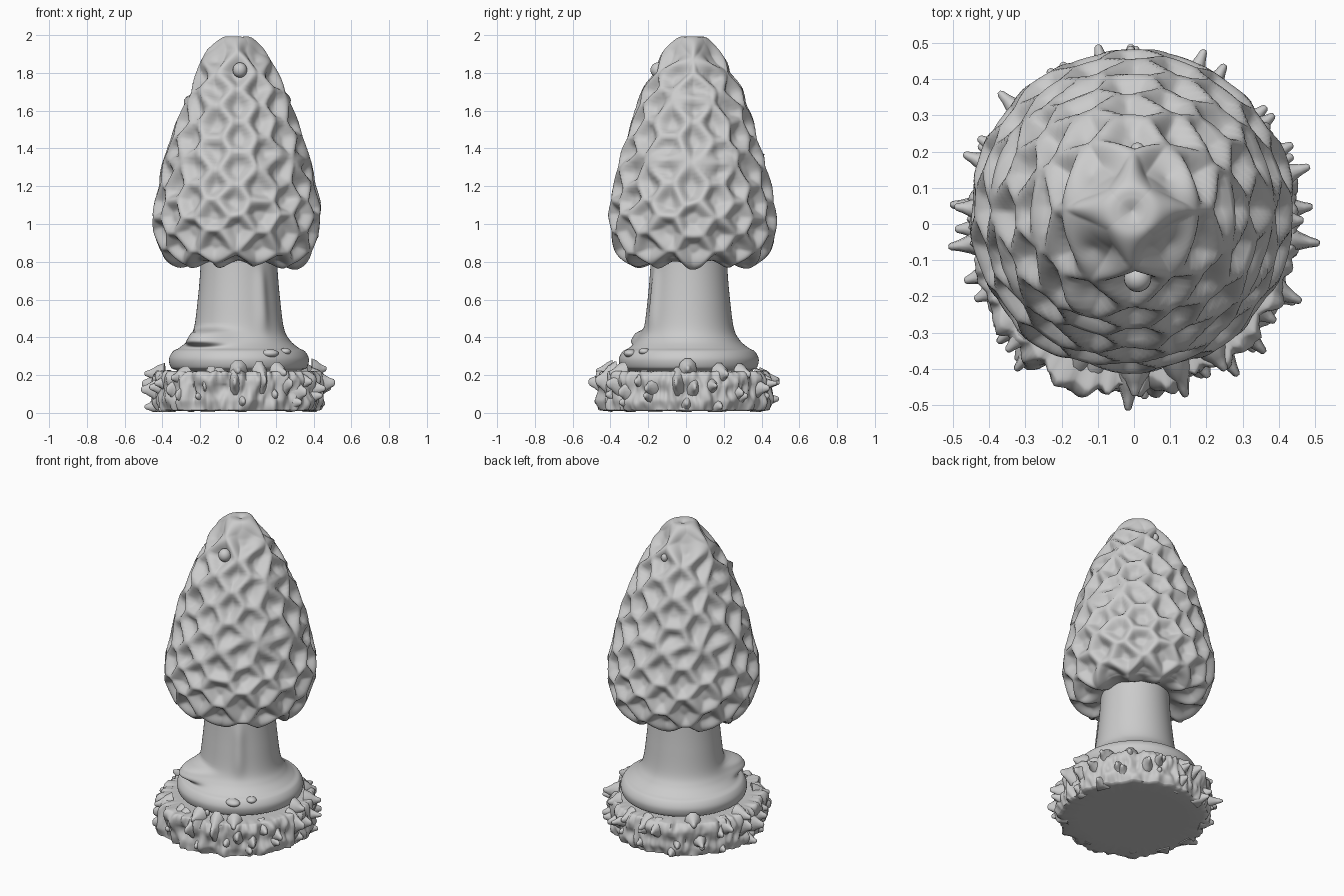
import bpy, bmesh, math, random
from math import sin, cos, pi, tau, exp
from mathutils import Vector, noise
from mathutils.kdtree import KDTree

if "Cube" in bpy.data.objects:
    bpy.data.objects.remove(bpy.data.objects["Cube"])

random.seed(4)


def spline(pts, n):
    """Smooth resampling of a (radius, z) profile."""
    p = [Vector(a) for a in pts]
    p = [p[0]] + p + [p[-1]]
    out = []
    for k in range(n + 1):
        f = min(k / n * (len(pts) - 1), len(pts) - 1.0001)
        i = int(f)
        t = f - i
        a, b, c, d = p[i:i + 4]
        out.append(0.5 * (2 * b + (c - a) * t + (2 * a - 5 * b + 4 * c - d) * t * t
                          + (3 * b - a - 3 * c + d) * t ** 3))
    return out


def finish(bm, name, angle=60):
    me = bpy.data.meshes.new(name)
    bm.to_mesh(me)
    bm.free()
    ob = bpy.data.objects.new(name, me)
    bpy.context.collection.objects.link(ob)
    bpy.context.view_layer.objects.active = ob
    ob.select_set(True)
    bpy.ops.object.shade_smooth_by_angle(angle=math.radians(angle))
    ob.select_set(False)
    return ob


def lathe(name, prof, segs, centre, shape, angle=60):
    """Revolve a profile; shape(theta, r, z, nr, nz) may move each point."""
    bm = bmesh.new()
    rings = []
    for i, p in enumerate(prof):
        tan = prof[min(i + 1, len(prof) - 1)] - prof[max(i - 1, 0)]
        tan.normalize()
        ring = []
        for j in range(segs):
            th = tau * j / segs
            r, z = shape(th, p.x, p.y, tan.y, -tan.x)
            ring.append(bm.verts.new((centre[0] + r * cos(th), centre[1] + r * sin(th), z)))
        rings.append(ring)
    for a, b in zip(rings, rings[1:]):
        for j in range(segs):
            k = (j + 1) % segs
            bm.faces.new((a[j], a[k], b[k], b[j]))
    bm.faces.new(rings[0][::-1])
    bm.faces.new(rings[-1])
    return finish(bm, name, angle)


def near(th, deg, width):
    """Bell-shaped falloff around a direction."""
    d = (th - math.radians(deg) + pi) % tau - pi
    return exp(-(d / math.radians(width)) ** 2)


# Cap: honeycomb pits in staggered rows, soft ridges between them
cap_prof = spline([(0.16, 0.83), (0.24, 0.795), (0.31, 0.785), (0.375, 0.83), (0.417, 0.93),
                   (0.432, 1.04), (0.412, 1.16), (0.36, 1.38), (0.29, 1.6), (0.198, 1.8),
                   (0.135, 1.91), (0.08, 1.98), (0.04, 1.99), (0.005, 1.975)], 150)


def cap_radius(z):
    return min((abs(p.y - z), p.x) for p in cap_prof if p.x > 0.05 and p.y > 0.79)[1]


def cell_space(r, th, z):
    return Vector((r * cos(th), r * sin(th), z))


seeds = []
z, row = 0.79, 0
while z < 1.95:
    r = 0.34 if row == 0 else cap_radius(z)
    count = 10 if z < 1.3 else 8 if z < 1.62 else 6 if z < 1.8 else 4
    for c in range(count):
        th = tau * (c + 0.5 * (row % 2)) / count - pi / 2 + random.uniform(-0.06, 0.06)
        seeds.append(cell_space(r, th, z + random.uniform(-0.015, 0.015)))
    z += 0.083
    row += 1
tree = KDTree(len(seeds))
for i, s in enumerate(seeds):
    tree.insert(s, i)
tree.balance()


def cap_shape(th, r, z, nr, nz):
    q = cell_space(r, th, z)
    q += 0.015 * noise.noise_vector(q * 6)
    near_two = [f[2] for f in tree.find_n(q, 2)]
    t = min(1, (near_two[1] - near_two[0]) / 0.11)
    pit = t * t * (3 - 2 * t)
    fade = min(1, max(0, (2.0 - z) / 0.09))
    if r < 0.31 and z < 0.83:
        fade *= max(0, (r - 0.16) / 0.15)
    h = fade * (0.018 - 0.046 * pit + 0.014 * noise.noise(q * 5))
    h += 0.025 * near(th, 235, 16) * exp(-((z - 1.64) / 0.05) ** 2)
    return r + nr * h, z + nz * h


lathe("morel_cap", cap_prof, 240, (-0.005, 0.035), cap_shape, 80)

# Stem with flared foot, rounded flange and a curled flap at the front left
stem_prof = spline([(0.2, 0.88), (0.205, 0.75), (0.218, 0.6), (0.238, 0.45), (0.27, 0.385),
                    (0.315, 0.345), (0.35, 0.325), (0.37, 0.285), (0.36, 0.24),
                    (0.33, 0.225), (0.3, 0.2)][::-1], 80)


def stem_shape(th, r, z, nr, nz):
    flap = near(th, 230, 24) * exp(-((z - 0.4) / 0.042) ** 4)
    rib = near(th, 303, 9) * exp(-((z - 0.6) / 0.16) ** 4)
    return r + 0.1 * flap + 0.018 * rib, z


lathe("stem", stem_prof, 120, (0.005, 0.015), stem_shape)

# Base disc: folded, lumpy rim with deeper folds at the front
base_prof = [Vector(p) for p in [(0.01, 0.012), (0.3, 0.012), (0.40, 0.01)]]
base_prof += spline([(0.425, 0.015), (0.44, 0.06), (0.432, 0.11), (0.44, 0.17),
                     (0.425, 0.21), (0.395, 0.22), (0.3, 0.22), (0.01, 0.22)], 56)


def base_shape(th, r, z, nr, nz):
    if r < 0.37:
        return r, z
    w = min(1, (r - 0.37) / 0.04)
    front = near(th, 262, 48)
    fold = noise.noise((cos(th) * 8, sin(th) * 8, z * 6))
    lump = noise.noise((cos(th) * 16, sin(th) * 16, z * 14 + 5))
    corner = near(th, 228, 12)
    rr = r + w * (0.01 + 0.015 * front + 0.025 * corner + (0.02 + 0.03 * front) * fold + 0.02 * lump)
    return rr, z + (0.01 * w * lump if z > 0.15 else 0)


lathe("base_disc", base_prof, 260, (0, 0), base_shape, 70)


# Thorns around the rim in staggered tiers, some drawn out into upright ridges
def thorns():
    bm = bmesh.new()
    for tier, (zc, n, tip) in enumerate([(0.045, 16, 0.485), (0.12, 22, 0.51), (0.18, 14, 0.49)]):
        for k in range(n):
            th = tau * (k + tier * 0.4 + random.uniform(-0.3, 0.3)) / n
            tall = random.uniform(1.0, 1.5) if sin(th) > 0.3 else random.uniform(1.2, 2.4)
            if tier != 1:
                tall = min(tall, 1.3)
            z0 = zc + random.uniform(-0.012, 0.015)
            reach = tip + random.uniform(-0.025, 0.012)
            axis = Vector((cos(th), sin(th), random.uniform(-0.05, 0.1)))
            side = Vector((-sin(th), cos(th), 0))
            rings = []
            for t, w in [(0, 0.05), (0.35, 0.038), (0.55, 0.025), (0.78, 0.015), (0.95, 0.01), (1, 0.005)]:
                c = axis * (0.39 + (reach - 0.39) * t)
                ring = []
                for a in range(10):
                    v = c + side * (w * cos(a * tau / 10))
                    v.z = max(0.004, c.z + z0 + tall * w * sin(a * tau / 10))
                    ring.append(bm.verts.new(v))
                rings.append(ring)
            for a, b in zip(rings, rings[1:]):
                for j in range(10):
                    bm.faces.new((a[j], a[(j + 1) % 10], b[(j + 1) % 10], b[j]))
            bm.faces.new(rings[-1])
            bm.faces.new(rings[0][::-1])
    finish(bm, "base_thorns", 70)


thorns()


def bead(name, loc, size):
    bpy.ops.mesh.primitive_uv_sphere_add(segments=20, ring_count=12, radius=1, location=loc)
    ob = bpy.context.object
    ob.name = name
    ob.scale = size
    bpy.ops.object.shade_smooth()


# Dew drops and small blisters
bead("cap_drop", (0.01, -0.15, 1.815), (0.038, 0.038, 0.04))
bead("cap_blister", (-0.145, 0.03, 1.87), (0.028, 0.028, 0.025))
bead("cap_side_bead", (0.01, 0.205, 1.815), (0.02, 0.02, 0.025))
bead("flange_blister_large", (0.17, -0.295, 0.315), (0.045, 0.035, 0.022))
bead("flange_blister_small", (0.25, -0.22, 0.325), (0.03, 0.03, 0.018))
bead("flange_drop", (0.03, -0.36, 0.235), (0.016, 0.018, 0.02))
